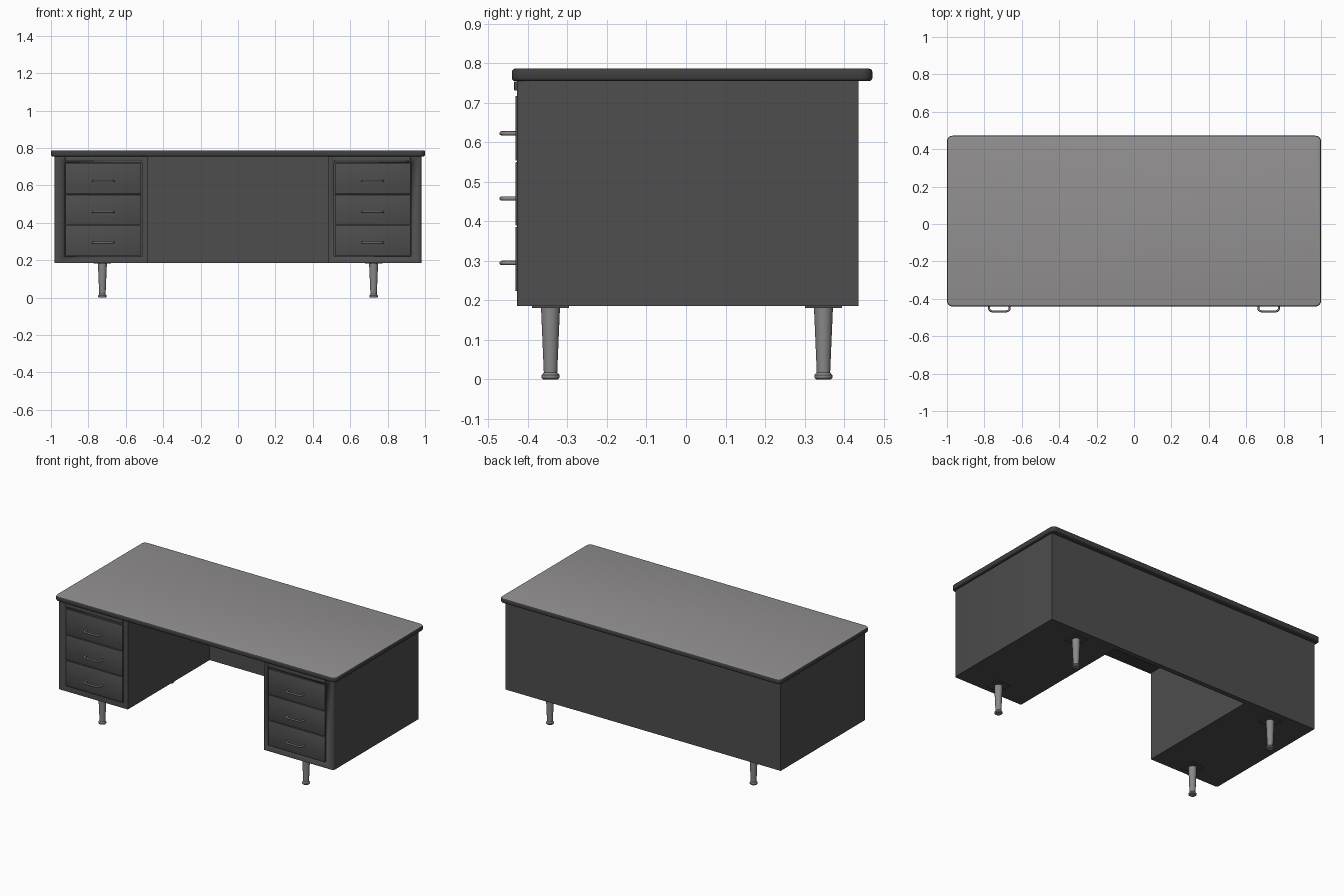
import bpy, bmesh, math
from mathutils import Vector

if "Cube" in bpy.data.objects:
    bpy.data.objects.remove(bpy.data.objects["Cube"])


def material(name, v):
    m = bpy.data.materials.new(name)
    m.diffuse_color = (*v, 1)
    m.use_nodes = True
    m.node_tree.nodes["Principled BSDF"].inputs["Base Color"].default_value = m.diffuse_color
    return m


BODY = material("dark grey steel", (0.075, 0.075, 0.075))
RIM = material("dark edge band", (0.05, 0.05, 0.05))
TOP = material("grey laminate", (0.29, 0.28, 0.285))
METAL = material("brushed metal", (0.25, 0.25, 0.25))


def finish(name, bm, *mats):
    bmesh.ops.recalc_face_normals(bm, faces=bm.faces)
    me = bpy.data.meshes.new(name)
    bm.to_mesh(me)
    bm.free()
    ob = bpy.data.objects.new(name, me)
    bpy.context.collection.objects.link(ob)
    for m in mats:
        me.materials.append(m)
    bpy.ops.object.select_all(action='DESELECT')
    ob.select_set(True)
    bpy.context.view_layer.objects.active = ob
    bpy.ops.object.shade_smooth_by_angle(angle=math.radians(35))
    return ob


def box_bm(x, y, z):
    bm = bmesh.new()
    bmesh.ops.create_cube(bm, size=1)
    for v in bm.verts:
        v.co = Vector([(a + b) / 2 + c * (b - a) for (a, b), c in zip((x, y, z), v.co)])
    return bm


def bevel(bm, width, segments, rule):
    edges = [e for e in bm.edges if rule(e.verts[0].co, e.verts[1].co)]
    bmesh.ops.bevel(bm, geom=edges, offset=width, segments=segments, affect='EDGES', profile=0.5)


def box(name, x, y, z, mat, width=0.0):
    bm = box_bm(x, y, z)
    if width:
        bevel(bm, width, 2, lambda a, b: True)
    return finish(name, bm, mat)


def upright(a, b):
    return abs(a.z - b.z) > 0.01


# Desk top: rounded slab, dark rim and lighter upper surface
bm = box_bm((-1, 1), (-0.441, 0.472), (0.755, 0.787))
bevel(bm, 0.03, 8, upright)
bevel(bm, 0.009, 3, lambda a, b: abs(a.z - b.z) < 1e-5)
bm.normal_update()
for f in bm.faces:
    f.material_index = 1 if f.normal.z > 0.9 else 0
finish("desk_top", bm, RIM, TOP)

# Back panel closing the knee space
box("back_panel", (-0.49, 0.49), (0.405, 0.436), (0.186, 0.757), BODY)


def span(s, a, b):
    return tuple(sorted((s * a, s * b)))


def handle(name, cx, z):
    # Flat U-shaped pull swept along a rounded path
    pts = [(-0.055, -0.425), (-0.055, -0.452)]
    for i in range(1, 6):
        t = math.radians(18 * i)
        pts.append((-0.035 - 0.02 * math.cos(t), -0.452 - 0.015 * math.sin(t)))
    pts += [(-x, y) for x, y in reversed(pts)]
    cu = bpy.data.curves.new(name, 'CURVE')
    cu.dimensions = '3D'
    sp = cu.splines.new('POLY')
    sp.points.add(len(pts) - 1)
    for p, (x, y) in zip(sp.points, pts):
        p.co = (cx + x, y, z, 1)
    cu.bevel_depth = 0.0055
    cu.bevel_resolution = 2
    cu.use_fill_caps = True
    cu.materials.append(METAL)
    ob = bpy.data.objects.new(name, cu)
    bpy.context.collection.objects.link(ob)


def leg(name, cx, cy):
    # Tapered round leg with a small foot, turned from a profile
    prof = [(0, 0), (0.019, 0), (0.023, 0.004), (0.023, 0.011), (0.019, 0.015),
            (0.017, 0.018), (0.024, 0.182), (0, 0.182)]
    bm = bmesh.new()
    vs = [bm.verts.new((r, 0, z)) for r, z in prof]
    es = [bm.edges.new(p) for p in zip(vs, vs[1:])]
    bmesh.ops.spin(bm, geom=vs + es, cent=(0, 0, 0), axis=(0, 0, 1),
                   angle=2 * math.pi, steps=24)
    bmesh.ops.remove_doubles(bm, verts=bm.verts, dist=1e-5)
    bmesh.ops.translate(bm, verts=bm.verts, vec=(cx, cy, 0))
    finish(name, bm, METAL)


DRAWERS = [(0.224, 0.386), (0.390, 0.550), (0.554, 0.718)]
for side, s in (("left", -1), ("right", 1)):
    # Pedestal cabinet with softened front edges and a recessed drawer opening
    bm = box_bm(span(s, 0.485, 0.98), (-0.428, 0.437), (0.186, 0.757))
    bevel(bm, 0.01, 3, lambda a, b: upright(a, b) and a.y < 0 and abs(a.x) > 0.9)
    cabinet = finish(side + "_pedestal", bm, BODY)
    cutter = box(side + "_opening_cutter", span(s, 0.514, 0.926), (-0.5, -0.41),
                 (0.22, 0.722), BODY)
    cutter.hide_render = True
    cutter.hide_viewport = True
    cut = cabinet.modifiers.new("drawer opening", 'BOOLEAN')
    cut.operation = 'DIFFERENCE'
    cut.solver = 'EXACT'
    cut.object = cutter

    # Drawer fronts and pulls
    for i, (z0, z1) in enumerate(DRAWERS):
        box(f"{side}_drawer_{i + 1}", span(s, 0.518, 0.922), (-0.432, -0.405),
            (z0, z1), BODY, 0.002)
        handle(f"{side}_handle_{i + 1}", s * 0.72, (0.295, 0.458, 0.623)[i])

    # Pull-out writing board under the top
    box(side + "_pullout_board", span(s, 0.516, 0.924), (-0.435, -0.40),
        (0.731, 0.754), BODY, 0.002)

    # Legs and mounting plates
    for end, y in (("front", -0.343), ("back", 0.348)):
        leg(f"{side}_{end}_leg", s * 0.725, y)
        box(f"{side}_{end}_leg_plate", (s * 0.725 - 0.047, s * 0.725 + 0.047),
            (y - 0.047, y + 0.047), (0.181, 0.188), BODY)
